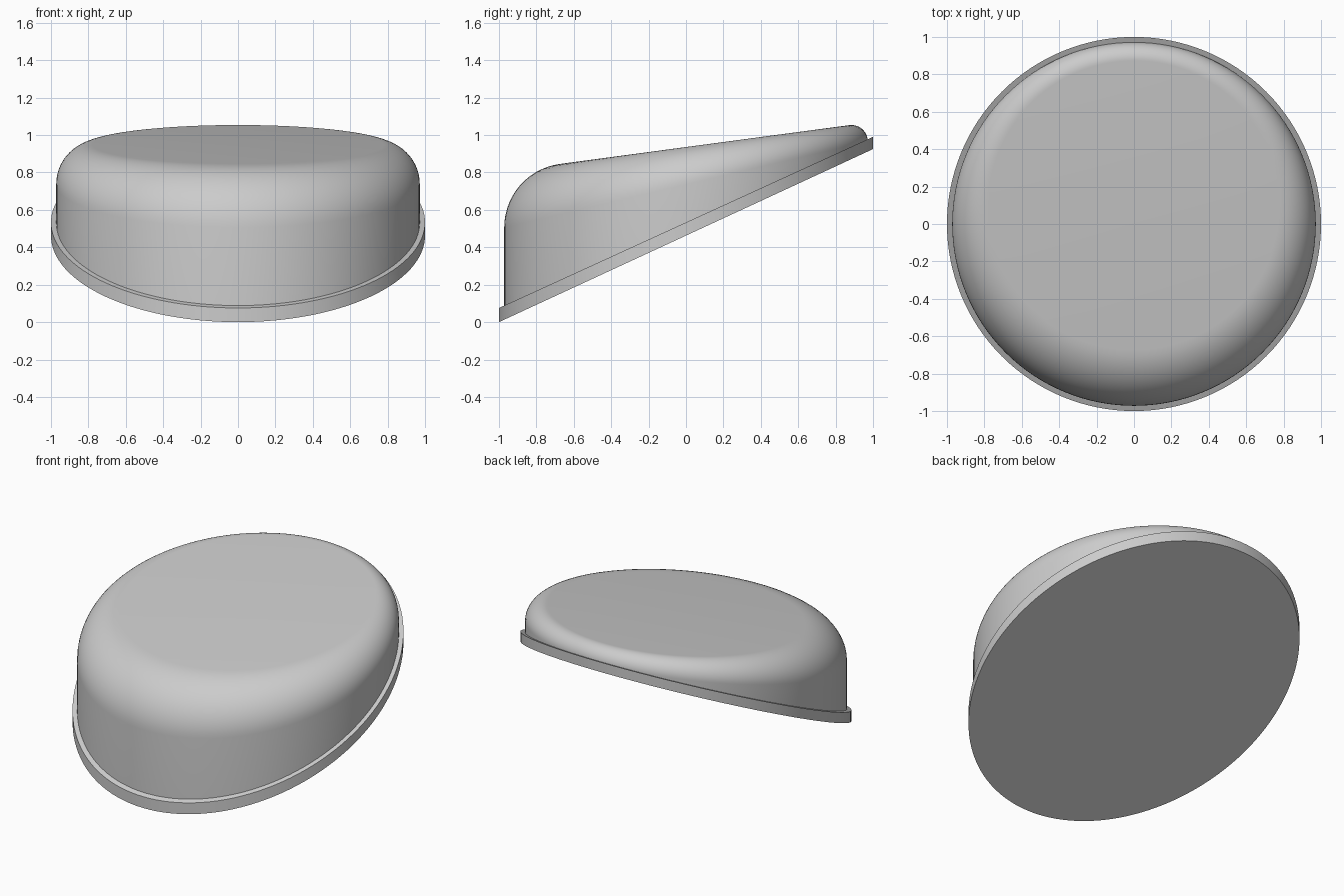
import bpy, bmesh
from math import sin, cos, pi, atan

SEGMENTS = 128
ARC_STEPS = 14
BODY_R, PLATE_R = 0.972, 1.0
ROOF_Z, ROOF_SLOPE = 0.936, 0.134

old = bpy.data.objects.get("Cube")
if old:
    bpy.data.objects.remove(old, do_unlink=True)

grey = bpy.data.materials.new("plain_grey")
grey.use_nodes = True
colour = (0.6, 0.6, 0.6, 1)
grey.diffuse_color = colour
grey.node_tree.nodes["Principled BSDF"].inputs["Base Color"].default_value = colour


def plate_bottom(y):
    return 0.4625 * (y + 1)


def plate_top(y):
    return 0.533 + 0.4575 * y


def roof(y):
    return ROOF_Z + ROOF_SLOPE * y


def plate_profile(angle):
    y = PLATE_R * sin(angle)
    return [(PLATE_R, plate_bottom(y)), (PLATE_R, plate_top(y))]


def body_profile(angle):
    """Straight wall, then a round edge that narrows from front to back."""
    s = sin(angle)
    size = 0.2 - 0.1 * s
    tilt = atan(-ROOF_SLOPE * s)
    weight = cos((pi / 2 - tilt) / 2)
    corner = (BODY_R, roof(BODY_R * s))
    start = (BODY_R, corner[1] - size)
    end = (BODY_R - size * cos(tilt), corner[1] + size * sin(tilt))
    points = [(BODY_R, min(plate_top(BODY_R * s), start[1]) - 0.02)]
    for i in range(ARC_STEPS + 1):
        t = i / ARC_STEPS
        a, b, c = (1 - t) ** 2, 2 * weight * t * (1 - t), t * t
        points.append(tuple((a * p + b * q + c * r) / (a + b + c)
                            for p, q, r in zip(start, corner, end)))
    return points


def build(name, profile):
    """Sweep a changing profile round the z axis and cap both ends."""
    bm = bmesh.new()
    columns = []
    for i in range(SEGMENTS):
        angle = 2 * pi * i / SEGMENTS
        columns.append([bm.verts.new((r * cos(angle), r * sin(angle), z))
                        for r, z in profile(angle)])
    for i, left in enumerate(columns):
        right = columns[(i + 1) % SEGMENTS]
        for j in range(len(left) - 1):
            bm.faces.new((left[j], right[j], right[j + 1], left[j + 1]))
    bm.faces.new([c[-1] for c in columns])
    bm.faces.new([c[0] for c in reversed(columns)])
    mesh = bpy.data.meshes.new(name)
    bm.to_mesh(mesh)
    bm.free()
    mesh.materials.append(grey)
    obj = bpy.data.objects.new(name, mesh)
    bpy.context.collection.objects.link(obj)
    bpy.ops.object.select_all(action="DESELECT")
    obj.select_set(True)
    bpy.context.view_layer.objects.active = obj
    bpy.ops.object.shade_smooth_by_angle(angle=pi / 6)
    return obj


# Sloping plate with a thin ledge, and the rounded body standing on it
build("base_plate", plate_profile)
build("rounded_body", body_profile)
